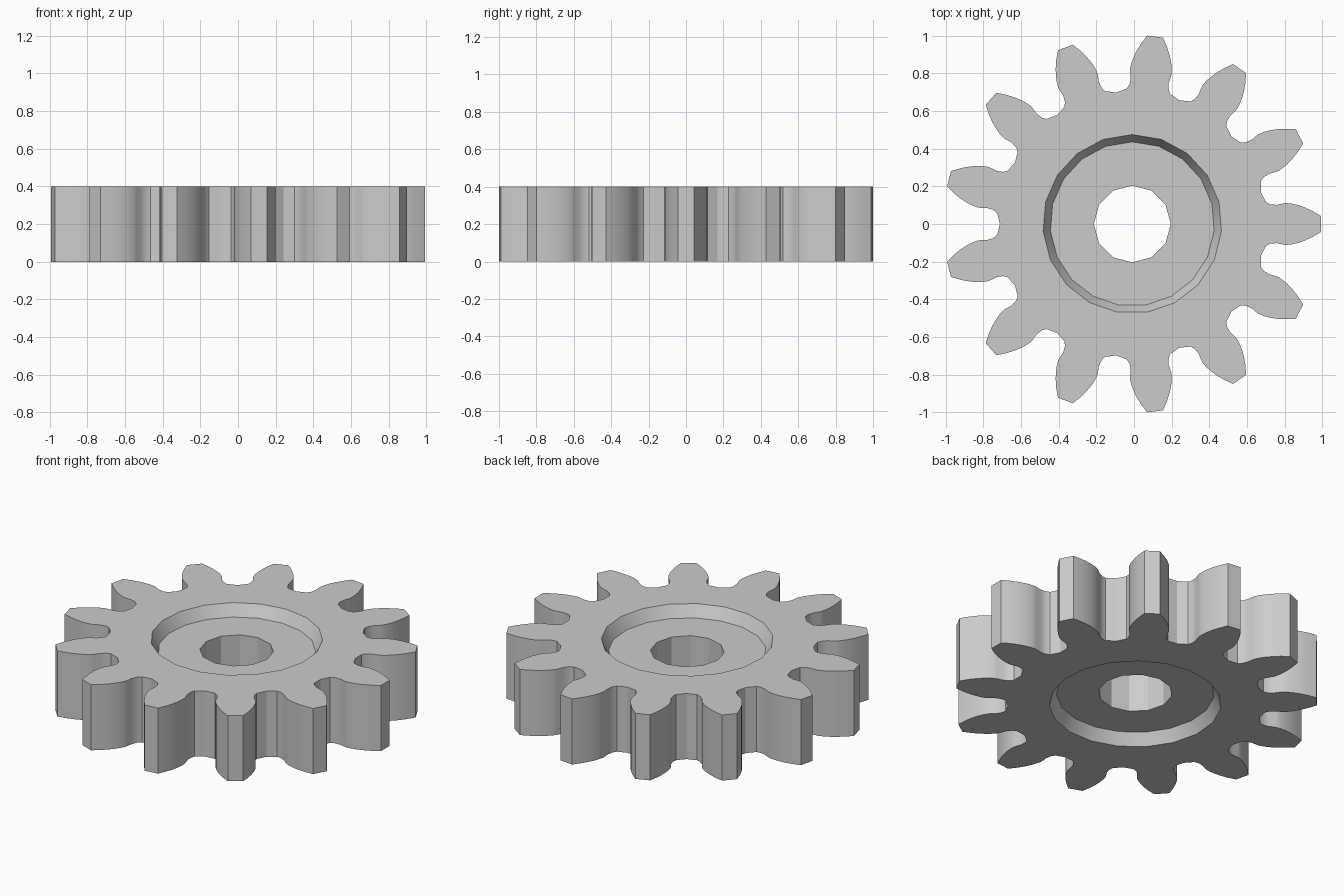
import bpy
import bmesh
from math import cos, sin, tan, acos, pi, radians, sqrt

cube = bpy.data.objects.get("Cube")
if cube:
    bpy.data.objects.remove(cube)

# Gear proportions
TEETH = 13
TIP = 1.003
MODULE = TIP / (TEETH / 2 + 1)
PITCH = MODULE * TEETH / 2
BASE = PITCH * cos(radians(20))
HEIGHT, RECESS = 0.4, 0.07
CENTRE_X = -0.009


def involute(angle):
    return tan(angle) - angle


def half_angle(r):
    """Half the angular thickness of an involute tooth at radius r."""
    return pi / (2 * TEETH) + involute(radians(20)) - involute(acos(min(1, BASE / r)))


def gear_outline():
    # Half a tooth from the root centre to the tip, as (radius, angle from tooth axis)
    half_pitch = pi / TEETH
    root = [(0.72, 4.65), (0.742, 5.8), (0.775, 6.3)]
    flank = [(r, half_pitch - radians(a)) for r, a in root]
    steps = 6
    for i in range(steps + 1):
        r = BASE + (TIP - BASE) * (i / steps) ** 1.5
        flank.append((r, half_angle(r)))
    tooth = [(0.703, -half_pitch)] + [(r, -a) for r, a in flank] + flank[::-1]
    points = []
    for k in range(TEETH):
        turn = 2 * pi * k / TEETH
        points += [(r * cos(a + turn), r * sin(a + turn)) for r, a in tooth]
    return points


def circle(radius, sides):
    # Regular polygon with one corner towards the back
    return [(radius * cos(pi / 2 + 2 * pi * i / sides),
             radius * sin(pi / 2 + 2 * pi * i / sides)) for i in range(sides)]


bm = bmesh.new()


def add_loop(points, z):
    verts = [bm.verts.new((x + CENTRE_X, y, z)) for x, y in points]
    edges = [bm.edges.new((v, verts[(i + 1) % len(verts)])) for i, v in enumerate(verts)]
    return verts, edges


def wall(lower, upper):
    n = len(lower[0])
    for i in range(n):
        j = (i + 1) % n
        bm.faces.new((lower[0][i], lower[0][j], upper[0][j], upper[0][i]))


def flat_ring(outer, inner):
    bmesh.ops.triangle_fill(bm, use_beauty=True, edges=outer[1] + inner[1], normal=(0, 0, 1))


# Both end faces, each with a tapered round recess and a bore opening
ends = []
for z, floor_z in ((0, RECESS), (HEIGHT, HEIGHT - RECESS)):
    outline = add_loop(gear_outline(), z)
    rim = add_loop(circle(0.475, 19), z)
    floor = add_loop(circle(0.436, 19), floor_z)
    bore = add_loop(circle(0.204, 12), floor_z)
    flat_ring(outline, rim)
    wall(rim, floor)
    flat_ring(floor, bore)
    ends.append((outline, bore))

# Toothed side and bore wall
wall(ends[0][0], ends[1][0])
wall(ends[0][1], ends[1][1])
bmesh.ops.recalc_face_normals(bm, faces=bm.faces)

mesh = bpy.data.meshes.new("gear_wheel")
bm.to_mesh(mesh)
bm.free()
gear = bpy.data.objects.new("gear_wheel", mesh)
bpy.context.collection.objects.link(gear)

# Plain grey metal
grey = bpy.data.materials.new("plain_grey")
grey.use_nodes = True
colour = (0.6, 0.6, 0.6, 1)
grey.diffuse_color = colour
grey.node_tree.nodes["Principled BSDF"].inputs["Base Color"].default_value = colour
mesh.materials.append(grey)

# Smooth flanks, crisp edges
bpy.ops.object.select_all(action="DESELECT")
gear.select_set(True)
bpy.context.view_layer.objects.active = gear
bpy.ops.object.shade_smooth_by_angle(angle=radians(28))
